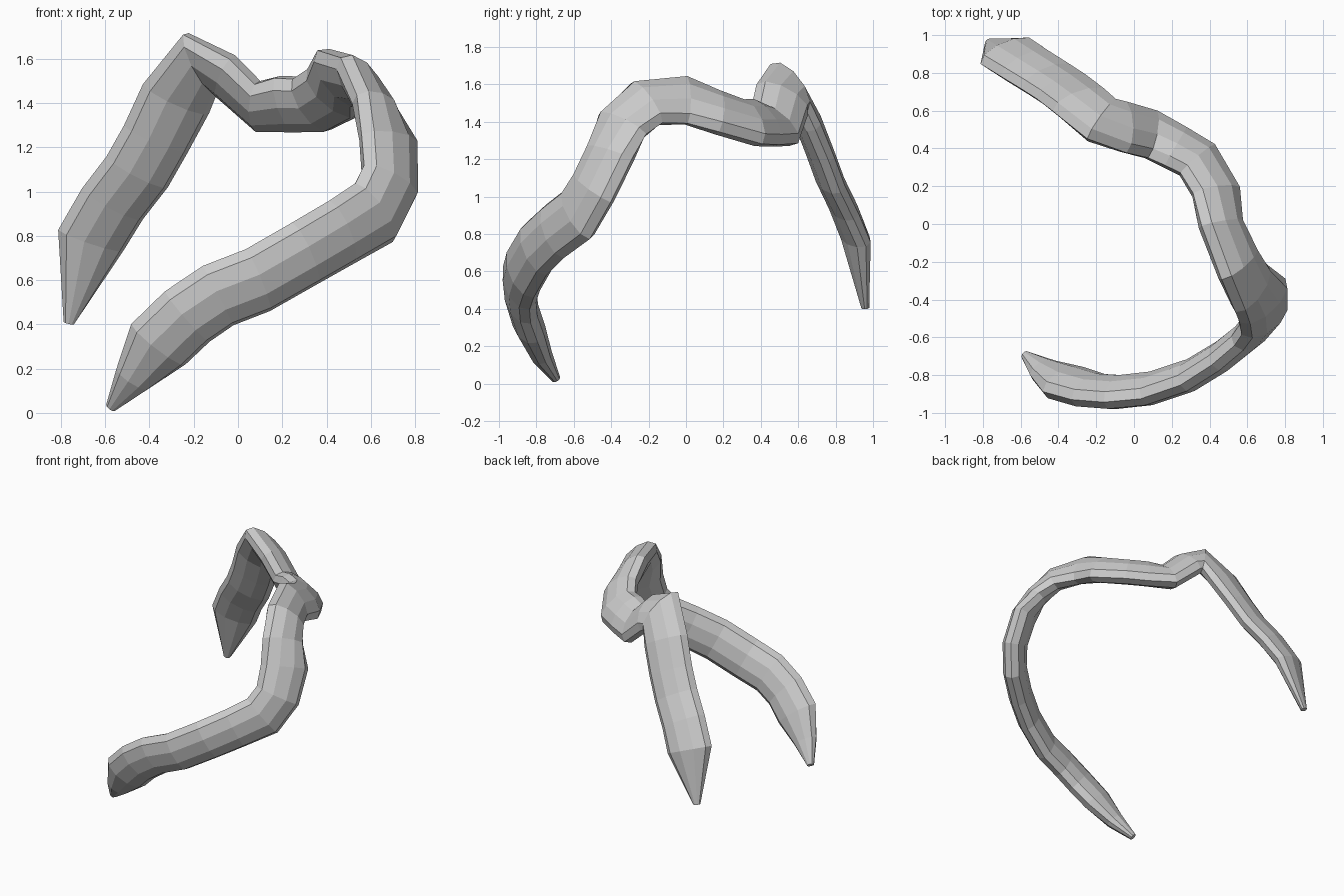
import bpy, bmesh, math
from mathutils import Vector

if "Cube" in bpy.data.objects:
    bpy.data.objects.remove(bpy.data.objects["Cube"])

SIDES = 10

# Centre line of the bent tube, from the low front tip to the raised back tip
path = [Vector(p) for p in (
    (-.575, -.695, .025), (-.475, -.775, .155), (-.36, -.84, .31), (-.23, -.88, .435),
    (-.09, -.89, .53), (.09, -.87, .60), (.30, -.80, .72), (.465, -.70, .815),
    (.615, -.58, .905), (.685, -.495, 1.045), (.68, -.405, 1.23), (.62, -.34, 1.385),
    (.55, -.21, 1.50), (.46, 0, 1.515), (.435, .17, 1.45), (.335, .34, 1.395),
    (.22, .405, 1.395), (.09, .475, 1.385), (-.055, .515, 1.52), (-.17, .55, 1.58),
    (-.28, .645, 1.42), (-.37, .715, 1.24), (-.455, .77, 1.09), (-.567, .84, .945),
    (-.665, .905, .78), (-.765, .96, .405))]

# Direction of the wide axis of the flattened section at chosen stations
wide_keys = {
    0: (-.26, -.13, .20), 3: (-.20, -.10, .23), 5: (-.12, -.12, .30),
    8: (-.17, -.13, .27), 9: (-.24, -.20, .13), 10: (-.25, -.23, .07),
    11: (-.20, -.21, .17), 12: (-.20, -.15, .24), 13: (-.21, 0, .245),
    14: (-.26, -.06, .25), 15: (-.19, -.18, .27), 16: (-.08, -.23, .26),
    17: (0, -.25, .18), 18: (-.02, -.27, .20), 19: (-.15, -.20, .26),
    20: (-.26, -.15, .24), 25: (-.26, -.12, .13)}

# Half width and half thickness where they differ from the default
DEFAULT = (.16, .082)
size = {0: (.025, .025), 1: (.09, .06), 8: (.17, .082), 9: (.165, .085),
        10: (.17, .085), 19: (.18, .08), 20: (.17, .072), 21: (.165, .07),
        22: (.165, .07), 23: (.165, .07), 24: (.165, .068), 25: (.025, .022)}


def wide_axis(i):
    lo = max(k for k in wide_keys if k <= i)
    hi = min(k for k in wide_keys if k >= i)
    t = (i - lo) / (hi - lo) if hi > lo else 0
    return Vector(wide_keys[lo]).normalized().lerp(Vector(wide_keys[hi]).normalized(), t)


# Loft elliptical rings along the path
bm = bmesh.new()
rings = []
last = len(path) - 1
for i, c in enumerate(path):
    before = (c - path[max(i - 1, 0)]).normalized()
    after = (path[min(i + 1, last)] - c).normalized()
    tangent = (before + after).normalized()
    w = wide_axis(i)
    w = (w - tangent * w.dot(tangent)).normalized()
    n = tangent.cross(w)
    a, b = size.get(i, DEFAULT)
    ring = []
    for s in range(SIDES):
        ang = math.tau * s / SIDES
        ring.append(bm.verts.new(c + w * a * math.cos(ang) + n * b * math.sin(ang)))
    rings.append(ring)

for r0, r1 in zip(rings, rings[1:]):
    for s in range(SIDES):
        t = (s + 1) % SIDES
        bm.faces.new((r0[s], r0[t], r1[t], r1[s]))
# Small flat caps on both tips
bm.faces.new(rings[0])
bm.faces.new(rings[-1])
bmesh.ops.recalc_face_normals(bm, faces=bm.faces)

mesh = bpy.data.meshes.new("bent_tube")
bm.to_mesh(mesh)
bm.free()
tube = bpy.data.objects.new("bent_tube", mesh)
bpy.context.collection.objects.link(tube)
